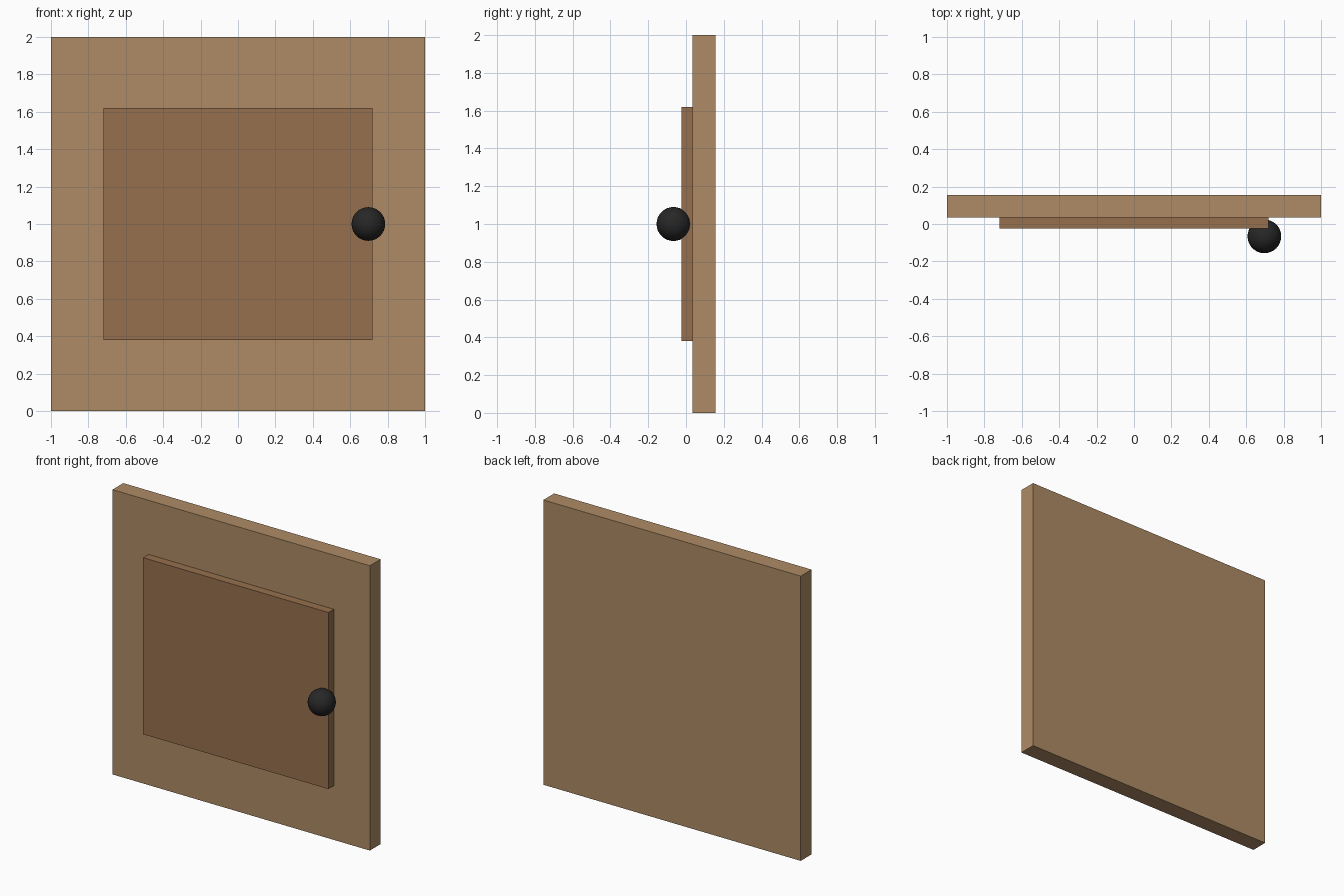
import bpy
from math import radians

if "Cube" in bpy.data.objects:
    bpy.data.objects.remove(bpy.data.objects["Cube"])


def material(name, color):
    mat = bpy.data.materials.new(name)
    mat.diffuse_color = (*color, 1)
    mat.use_nodes = True
    mat.node_tree.nodes["Principled BSDF"].inputs["Base Color"].default_value = mat.diffuse_color
    return mat


def box(name, lo, hi, mat):
    center = [(a + b) / 2 for a, b in zip(lo, hi)]
    bpy.ops.mesh.primitive_cube_add(size=1, location=center)
    obj = bpy.context.object
    obj.name = name
    obj.scale = [b - a for a, b in zip(lo, hi)]
    bpy.ops.object.transform_apply(location=False, rotation=False, scale=True)
    obj.data.materials.append(mat)
    return obj


light_wood = material("light_wood", (0.42, 0.26, 0.13))
dark_wood = material("dark_wood", (0.31, 0.16, 0.075))
black = material("black_metal", (0.02, 0.02, 0.02))

# Door slab and the raised panel on its front
box("door_slab", (-1, 0.035, 0), (1, 0.155, 2), light_wood)
box("raised_panel", (-0.72, -0.025, 0.38), (0.72, 0.035, 1.62), dark_wood)

# Round knob, partly sunk into the panel edge
bpy.ops.mesh.primitive_uv_sphere_add(segments=32, ring_count=16, radius=0.09,
                                     location=(0.697, -0.066, 1))
knob = bpy.context.object
knob.name = "knob"
knob.data.materials.append(black)
bpy.ops.object.shade_smooth_by_angle(angle=radians(40))
